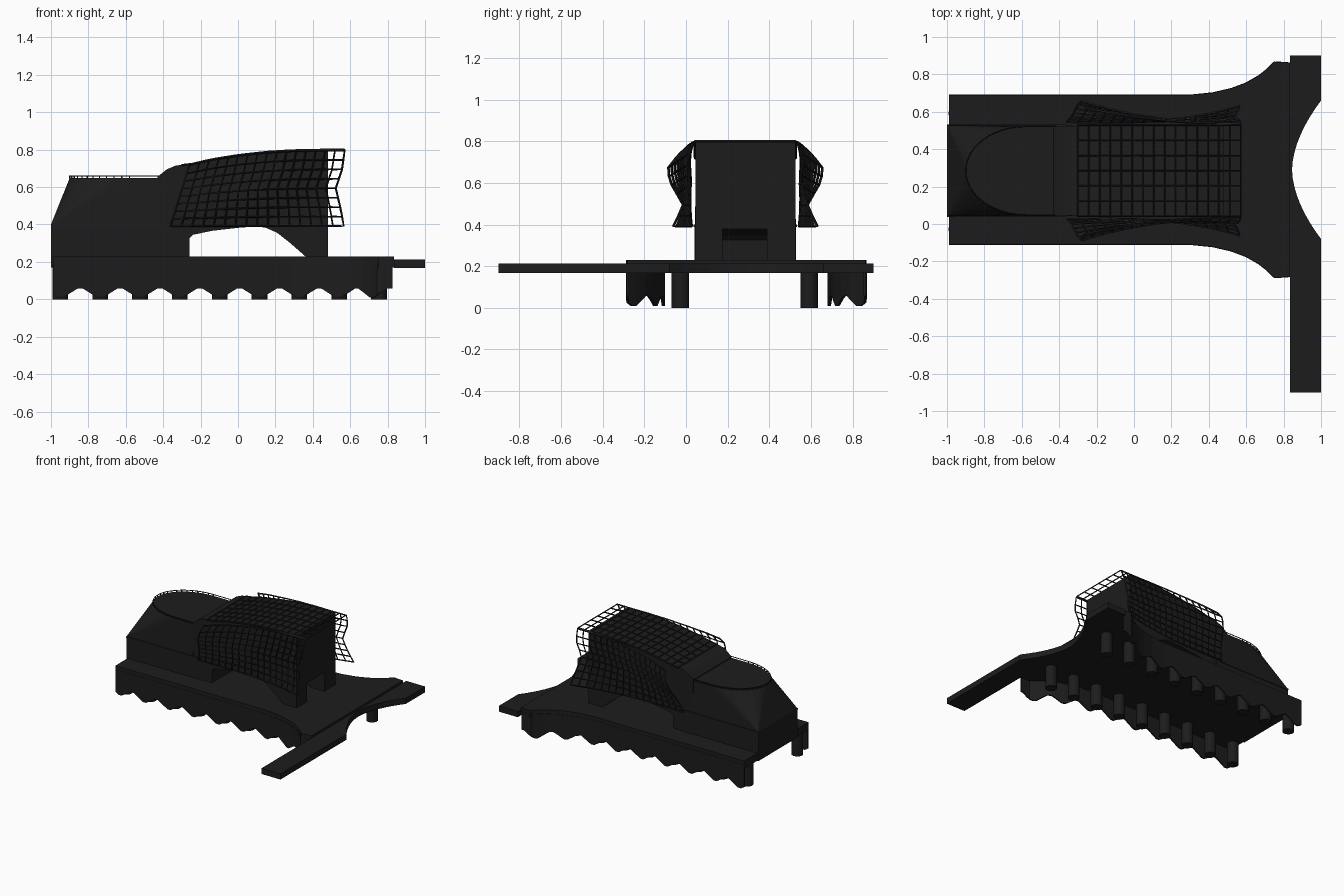
import bpy, bmesh, math
from mathutils import Vector

if "Cube" in bpy.data.objects:
    bpy.data.objects.remove(bpy.data.objects["Cube"])

CY = 0.285                      # building centre line in y
HALF = 0.243                    # half width of the building
black = bpy.data.materials.new("black")
black.diffuse_color = (0.012, 0.012, 0.012, 1)
black.use_nodes = True
black.node_tree.nodes["Principled BSDF"].inputs["Base Color"].default_value = black.diffuse_color


def finish(name, bm):
    bmesh.ops.recalc_face_normals(bm, faces=bm.faces)
    me = bpy.data.meshes.new(name)
    bm.to_mesh(me)
    bm.free()
    ob = bpy.data.objects.new(name, me)
    me.materials.append(black)
    bpy.context.collection.objects.link(ob)
    return ob


def prism(name, pts, lo, hi, axis="z"):
    bm = bmesh.new()
    co = (lambda p, h: (p[0], p[1], h)) if axis == "z" else (lambda p, h: (p[0], h, p[1]))
    f = bm.faces.new([bm.verts.new(co(p, lo)) for p in pts])
    top = bmesh.ops.extrude_face_region(bm, geom=[f])["geom"]
    d = Vector(co((0, 0), hi - lo))
    bmesh.ops.translate(bm, verts=[v for v in top if isinstance(v, bmesh.types.BMVert)], vec=d)
    return finish(name, bm)


def box(name, x0, x1, y0, y1, z0, z1):
    return prism(name, [(x0, y0), (x1, y0), (x1, y1), (x0, y1)], z0, z1)


def grid(name, nu, nv, fn):
    bm = bmesh.new()
    vs = [[bm.verts.new(fn(i / nu, j / nv)) for j in range(nv + 1)] for i in range(nu + 1)]
    for i in range(nu):
        for j in range(nv):
            bm.faces.new((vs[i][j], vs[i + 1][j], vs[i + 1][j + 1], vs[i][j + 1]))
    return finish(name, bm)


def lerp(table, t):
    for (a, p), (b, q) in zip(table, table[1:]):
        if t <= b:
            return p + (q - p) * max(0, (t - a) / (b - a))
    return table[-1][1]


def wire(ob, thick):
    m = ob.modifiers.new("bars", "WIREFRAME")
    m.thickness = thick
    m.use_even_offset = False
    m.use_boundary = True


# Deck with flared end
side = [(-0.99, 0.4), (0.3, 0.4), (0.42, 0.412), (0.52, 0.435), (0.6, 0.465),
        (0.67, 0.505), (0.72, 0.545), (0.75, 0.578), (0.835, 0.572)]
prism("deck", [(x, 0.29 - w) for x, w in side] + [(x, 0.29 + w) for x, w in reversed(side)], 0.17, 0.23)

# Lower walkway with concave outer edge
arc = [(0.845 + 0.155 * abs(k / 8) ** 1.8, 0.29 + 0.37 * k / 8) for k in range(-8, 9)]
prism("walkway", [(0.835, -0.9), (1, -0.9)] + arc + [(1, 0.9), (0.835, 0.9)], 0.167, 0.212)

# Zigzag skirts under the long edges
STEP = 0.213
path = []
for (x0, w0), (x1, w1) in zip(side, side[1:]):
    L = math.hypot(x1 - x0, w1 - w0)
    path.append((x0, w0, L))
total = sum(p[2] for p in path)


def along(s):
    for (x0, w0, L), (x1, w1) in zip(path, side[1:]):
        if s <= L + 1e-6:
            return x0 + (x1 - x0) * s / L, w0 + (w1 - w0) * s / L
        s -= L
    return side[-1]


n = int(total / (STEP / 8))
for sgn, nm in ((-1, "front"), (1, "back")):
    def skirt(u, v, sgn=sgn):
        s = u * n * STEP / 8
        x, w = along(s)
        ph = ((s - 0.04) / STEP) % 1
        return x, 0.29 + sgn * (w - 0.004), 0.2 * v + (1 - v) * 0.066 * (1 - abs(2 * ph - 1))
    ob = grid(nm + "_skirt", n, 1, skirt)
    m = ob.modifiers.new("thick", "SOLIDIFY")
    m.thickness = 0.012
    m.offset = 0

# Round columns
for i in range(9):
    for y in (-0.028, 0.592):
        bm = bmesh.new()
        bmesh.ops.create_cone(bm, cap_ends=True, segments=20, radius1=0.042, radius2=0.042, depth=0.18)
        bmesh.ops.translate(bm, verts=bm.verts, vec=(-0.95 + STEP * i, y, 0.09))
        ob = finish("column", bm)
        for p in ob.data.polygons:
            p.use_smooth = len(p.vertices) == 4

# Hall base and the tapering upper part with a rounded roof end
box("hall_base", -1, -0.33, CY - HALF, CY + HALF, 0.17, 0.4)
box("hall_cornice", -1, -0.36, CY - HALF - 0.005, CY + HALF + 0.005, 0.388, 0.4)
bow = [(-0.58 - 0.32 * math.sin(a), CY - 0.236 * math.cos(a)) for a in
       [math.pi * k / 24 for k in range(25)]]
roof_edge = [(-0.42, CY - 0.236)] + bow + [(-0.42, CY + 0.236)]
bm = bmesh.new()
for x, y in roof_edge:
    bm.verts.new((x, y, 0.648))
for x in (-1, -0.42):
    for s in (-1, 1):
        bm.verts.new((x, CY + s * HALF, 0.4))
bmesh.ops.convex_hull(bm, input=bm.verts)
finish("hall_upper", bm)

# Roof railing
for x, y in roof_edge:
    box("rail_post", x - 0.003, x + 0.003, y - 0.003, y + 0.003, 0.645, 0.66)
cu = bpy.data.curves.new("roof_rail", "CURVE")
cu.dimensions = "3D"
cu.bevel_depth = 0.003
sp = cu.splines.new("POLY")
sp.points.add(len(roof_edge) - 1)
for p, (x, y) in zip(sp.points, roof_edge):
    p.co = (x, y, 0.659, 1)
cu.materials.append(black)
bpy.context.collection.objects.link(bpy.data.objects.new("roof_rail", cu))

# Arched main block
roof = [(-0.43, 0.655), (-0.38, 0.695), (-0.33, 0.716), (-0.26, 0.72), (-0.15, 0.747), (0, 0.771),
        (0.15, 0.788), (0.3, 0.797), (0.48, 0.8), (0.57, 0.8)]
under = [(-0.43, 0.23), (-0.26, 0.23), (-0.26, 0.325), (-0.24, 0.345), (-0.14, 0.366), (0, 0.382),
         (0.1, 0.39), (0.15, 0.382), (0.21, 0.355), (0.28, 0.3), (0.36, 0.23), (0.48, 0.23)]
main = prism("main_block", under + roof[-2::-1], CY - HALF + 0.003, CY + HALF - 0.003, "y")
cut = box("passage_cutter", 0.05, 0.6, 0.175, 0.39, 0.2, 0.378)
cut.hide_render = True
cut.hide_set(True)
b = main.modifiers.new("passage", "BOOLEAN")
b.operation = "DIFFERENCE"
b.object = cut

# Roof lattice, overhanging the end wall
def roof_pt(u, v):
    x = -0.3 + 0.87 * u
    return x, CY + HALF * (2 * v - 1), lerp(roof, x)
wire(grid("roof_lattice", 15, 6, roof_pt), 0.011)

# Flaring side lattices
bulge = [(0, 0.01), (0.25, 0.035), (0.42, 0.065), (0.65, 0.108), (0.8, 0.12), (0.9, 0.118), (1, 0.085)]
flare = [(0, 0.095), (0.2, 0.055), (0.4, 0.028), (0.55, 0.015), (0.8, 0.03), (1, 0)]
end_x = [(0, 0.565), (0.2, 0.55), (0.5, 0.522), (0.75, 0.555), (1, 0.57)]
for sgn, nm in ((-1, "front"), (1, "back")):
    def lattice(u, t, sgn=sgn):
        x0 = -0.36 + 0.1 * t
        x = x0 + (lerp(end_x, t) - x0) * u
        z = 0.392 + (lerp(roof, x) - 0.397) * t
        off = 0.008 + lerp(bulge, t) * (1 - u) ** 2.2 + lerp(flare, t) * u ** 3
        return x, CY + sgn * (HALF + off), z
    wire(grid(nm + "_lattice", 16, 8, lattice), 0.013)
